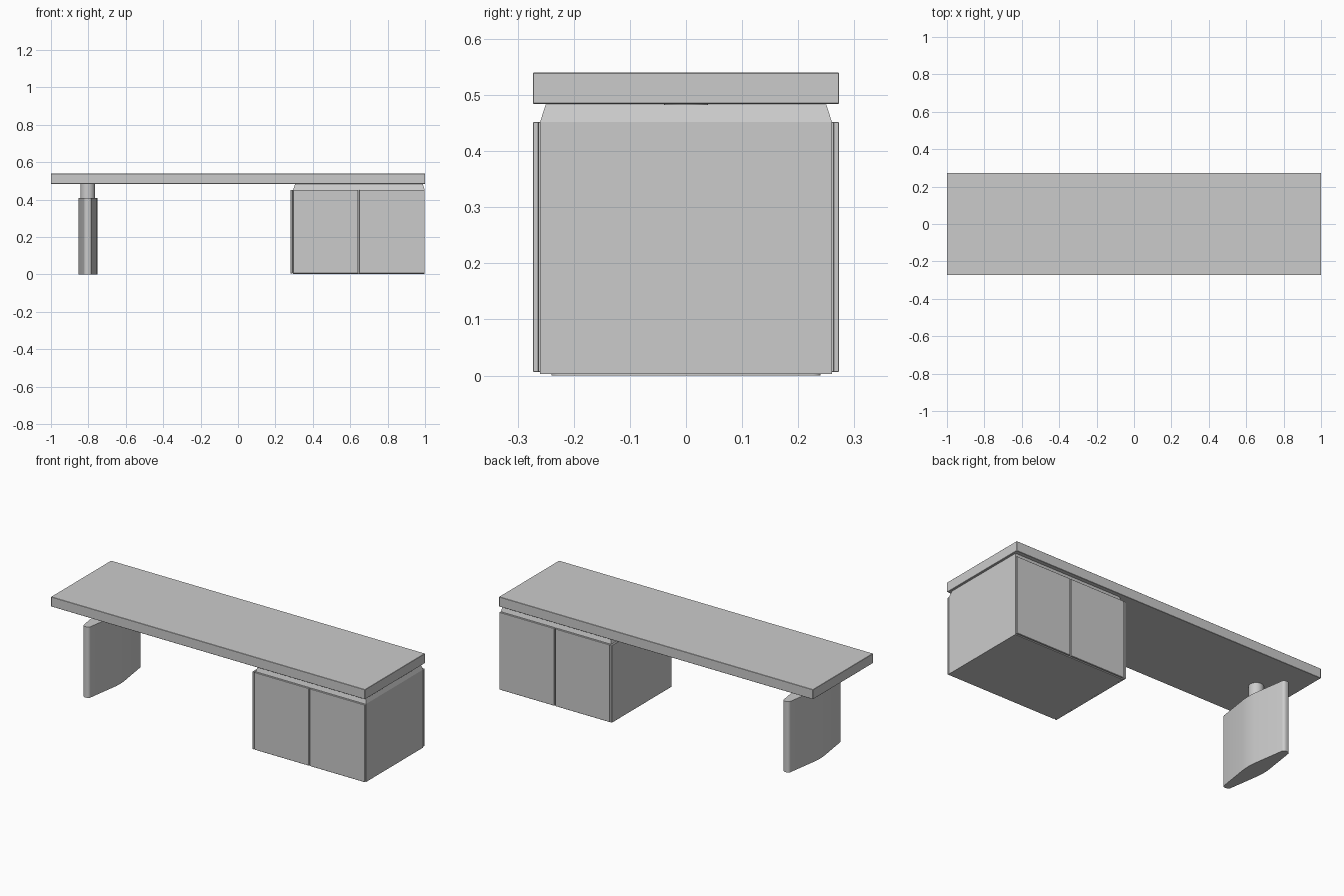
import bpy, bmesh, math

cube = bpy.data.objects.get("Cube")
if cube:
    bpy.data.objects.remove(cube, do_unlink=True)

grey = bpy.data.materials.new("light grey")
grey.use_nodes = True
colour = (0.6, 0.6, 0.6, 1)
grey.diffuse_color = colour
grey.node_tree.nodes["Principled BSDF"].inputs["Base Color"].default_value = colour


def finish(name, bm, smooth=False):
    bmesh.ops.recalc_face_normals(bm, faces=bm.faces)
    mesh = bpy.data.meshes.new(name)
    bm.to_mesh(mesh)
    bm.free()
    obj = bpy.data.objects.new(name, mesh)
    bpy.context.collection.objects.link(obj)
    mesh.materials.append(grey)
    if smooth:
        bpy.ops.object.select_all(action='DESELECT')
        obj.select_set(True)
        bpy.context.view_layer.objects.active = obj
        bpy.ops.object.shade_smooth_by_angle(angle=math.radians(35))
    return obj


def box(name, x, y, z, bevel=0.0015):
    """Box from (min, max) pairs with finely eased edges."""
    bm = bmesh.new()
    bmesh.ops.create_cube(bm, size=1)
    for v in bm.verts:
        v.co = [(a + b) / 2 + c * (b - a) for c, (a, b) in zip(v.co, (x, y, z))]
    bmesh.ops.bevel(bm, geom=bm.edges[:], offset=bevel, segments=1, affect='EDGES')
    return finish(name, bm)


# Table top
box("table_top", (-1, 1), (-0.273, 0.273), (0.484, 0.54))

# Cabinet body with a sloped rim under the top
bm = bmesh.new()
rings = []
for z, inset in ((0.003, 0), (0.452, 0), (0.483, 0.01)):
    x0, x1, y = 0.295 + inset, 0.998 - inset, 0.26 - inset
    rings.append([bm.verts.new((px, py, z))
                  for px, py in ((x0, -y), (x1, -y), (x1, y), (x0, y))])
for low, high in zip(rings, rings[1:]):
    for i in range(4):
        j = (i + 1) % 4
        bm.faces.new((low[i], low[j], high[j], high[i]))
bm.faces.new(rings[0])
bm.faces.new(rings[-1])
finish("cabinet_body", bm)

# Side panel and door pairs on front and back
height = (0.006, 0.452)
box("cabinet_side_panel", (0.281, 0.293), (-0.273, 0.273), height)
for side, y in (("front", (-0.273, -0.262)), ("back", (0.262, 0.273))):
    box(side + "_inner_door", (0.296, 0.642), y, height)
    box(side + "_outer_door", (0.647, 0.998), y, height)

# Leg blade: thick in the middle, tapering to rounded ends
leg_x, mid, end, depth = -0.803, 0.055, 0.019, 0.24
outline = ((-end, -depth), (end, -depth), (mid, 0),
           (end, depth), (-end, depth), (-mid, 0))
bm = bmesh.new()
base = bm.faces.new([bm.verts.new((leg_x + x, y, 0)) for x, y in outline])
top = bmesh.ops.extrude_face_region(bm, geom=[base])["geom"]
for v in top:
    if isinstance(v, bmesh.types.BMVert):
        v.co.z = 0.408


def round_uprights(offset, segments, test):
    edges = [e for e in bm.edges
             if abs(e.verts[0].co.z - e.verts[1].co.z) > 0.1 and test(e.verts[0].co)]
    bmesh.ops.bevel(bm, geom=edges, offset=offset, segments=segments,
                    profile=0.5, affect='EDGES')


round_uprights(0.045, 6, lambda c: abs(c.y) < 0.01)
round_uprights(0.014, 5, lambda c: abs(c.y) > 0.2)
finish("leg_blade", bm, smooth=True)

# Round post between leg and top
bm = bmesh.new()
bmesh.ops.create_cone(bm, cap_ends=True, segments=32, radius1=0.039, radius2=0.039, depth=0.084)
bmesh.ops.translate(bm, verts=bm.verts, vec=(leg_x, 0, 0.442))
finish("leg_post", bm, smooth=True)
